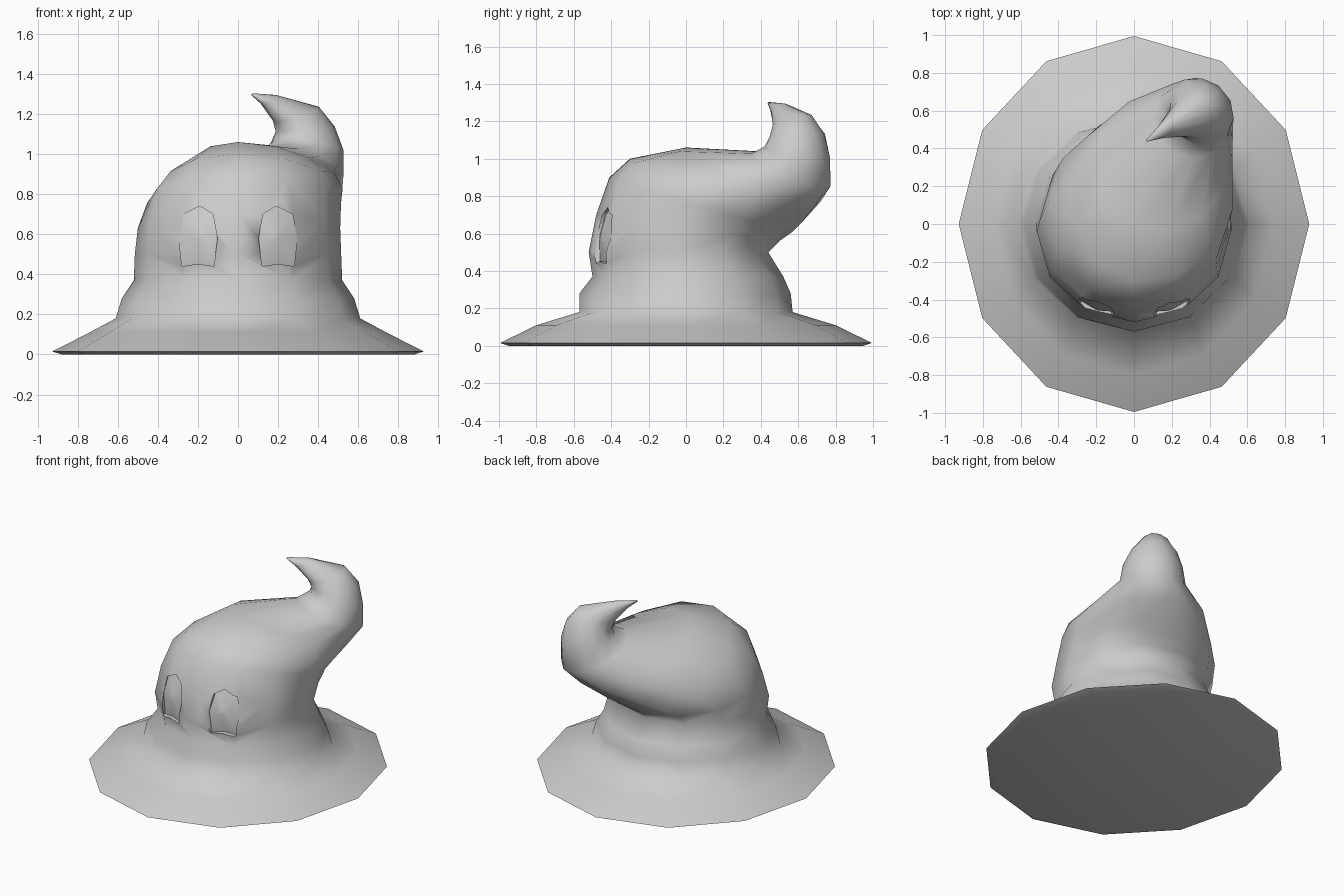
import bpy, bmesh, math
from mathutils import Vector

if "Cube" in bpy.data.objects:
    bpy.data.objects.remove(bpy.data.objects["Cube"])

SIDES = 12


def finish(name, bm):
    bmesh.ops.recalc_face_normals(bm, faces=bm.faces[:])
    mesh = bpy.data.meshes.new(name)
    bm.to_mesh(mesh)
    bm.free()
    obj = bpy.data.objects.new(name, mesh)
    bpy.context.collection.objects.link(obj)
    return obj


def ring(bm, front, back, width):
    """Twelve-sided ellipse spanning front to back, with a half width across."""
    f, b = Vector(front), Vector(back)
    c, d = (f + b) / 2, b - f
    side = Vector((d.y, -d.x, 0)).normalized() * width
    return [bm.verts.new(c + (f - c) * math.cos(a) + side * math.sin(a))
            for a in (2 * math.pi * i / SIDES for i in range(SIDES))]


def loft(name, sections):
    bm = bmesh.new()
    rings = [ring(bm, *s) for s in sections]
    for lo, hi in zip(rings, rings[1:]):
        for i in range(SIDES):
            j = (i + 1) % SIDES
            bm.faces.new((lo[i], lo[j], hi[j], hi[i]))
    bm.faces.new(rings[0])
    bm.faces.new(rings[-1])
    return finish(name, bm)


# Brim and band: level rings as (z, front y, back y, half width)
level = [(0, -.95, .95, .88), (.015, -.995, .995, .928), (.022, -.98, .98, .913),
         (.11, -.80, .80, .74), (.18, -.57, .57, .61), (.28, -.57, .56, .58),
         (.37, -.50, .52, .52)]
sections = [((0, f, z), (0, b, z), w) for z, f, b, w in level]

# Crown leaning back, then the bent tail curling up to its tip
sections += [
    ((0, -.52, .50), (0, .44, .50), .515),
    ((0, -.48, .70), (.01, .50, .56), .505),
    ((0, -.41, .90), (.06, .57, .61), .485),
    ((0, -.30, 1.00), (.17, .62, .66), .445),
    ((0, 0, 1.06), (.33, .69, .75), .35),
    ((.20, .38, 1.04), (.43, .74, .84), .21),
    ((.24, .46, 1.07), (.45, .73, 1.0), .19),
    ((.22, .50, 1.11), (.45, .69, 1.14), .15),
    ((.19, .50, 1.16), (.39, .64, 1.24), .10),
    ((.12, .46, 1.25), (.19, .53, 1.295), .035),
    ((.065, .44, 1.295), (.075, .445, 1.303), .006),
]
hat = loft("hat", sections)


# Arched eye sockets, cut with a domed floor
def eye_cutter(sign):
    outline = [(.12, .44), (.20, .452), (.28, .44), (.295, .58),
               (.272, .70), (.19, .74), (.125, .70), (.103, .58)]

    def floor(x, z):
        return -.465 + (x - .10) * .34 + max(0, z - .58) * .22

    bm = bmesh.new()
    outer = [bm.verts.new((sign * x, -.8, z)) for x, z in outline]
    inner = [bm.verts.new((sign * x, floor(x, z), z)) for x, z in outline]
    mid = bm.verts.new((sign * .195, floor(.195, .58) - .025, .59))
    n = len(outline)
    bm.faces.new(outer)
    for i in range(n):
        j = (i + 1) % n
        bm.faces.new((outer[i], outer[j], inner[j], inner[i]))
        bm.faces.new((inner[i], inner[j], mid))
    cutter = finish("eye_cutter", bm)
    cutter.hide_render = True
    return cutter


bpy.context.view_layer.objects.active = hat
hat.select_set(True)
for sign in (-1, 1):
    cutter = eye_cutter(sign)
    mod = hat.modifiers.new("eye_socket", 'BOOLEAN')
    mod.operation = 'DIFFERENCE'
    mod.solver = 'EXACT'
    mod.object = cutter
    bpy.ops.object.modifier_apply(modifier=mod.name)
    bpy.data.objects.remove(cutter)

# Soft cloth shading with a crisp brim edge and eye rims
bpy.ops.object.shade_smooth_by_angle(angle=math.radians(75))
